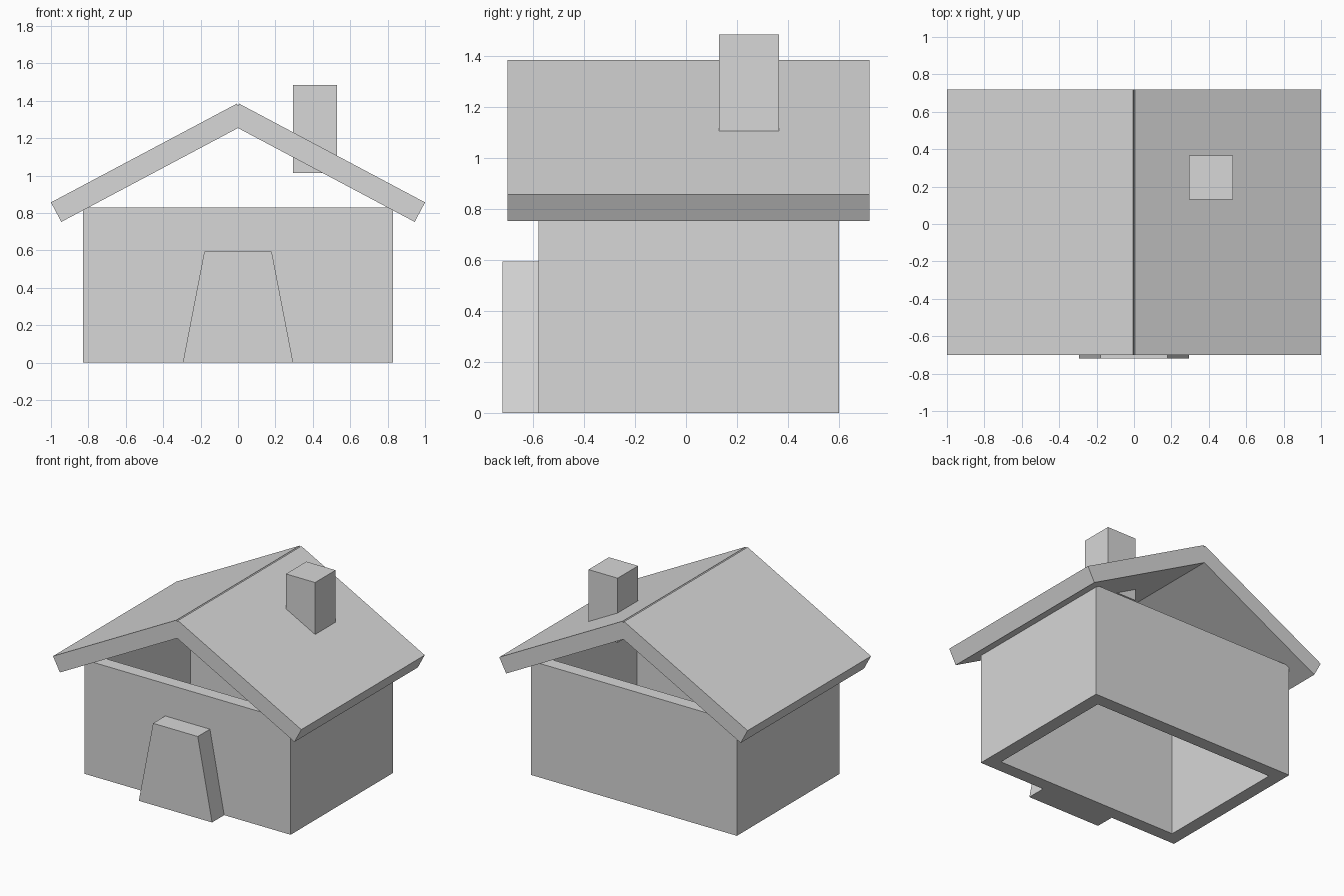
import bpy
import bmesh
from mathutils import Vector

cube = bpy.data.objects.get("Cube")
if cube:
    bpy.data.objects.remove(cube, do_unlink=True)

# One plain grey for the whole house
grey = bpy.data.materials.new("plain_grey")
grey.use_nodes = True
grey.diffuse_color = (0.68, 0.68, 0.68, 1)
grey.node_tree.nodes["Principled BSDF"].inputs["Base Color"].default_value = grey.diffuse_color


def finish(name, bm):
    bmesh.ops.recalc_face_normals(bm, faces=bm.faces)
    mesh = bpy.data.meshes.new(name)
    bm.to_mesh(mesh)
    bm.free()
    mesh.materials.append(grey)
    obj = bpy.data.objects.new(name, mesh)
    bpy.context.collection.objects.link(obj)
    return obj


def prism(name, profile, y0, y1):
    """Extrude an (x, z) outline along y."""
    bm = bmesh.new()
    face = bm.faces.new([bm.verts.new((x, y0, z)) for x, z in profile])
    side = bmesh.ops.extrude_face_region(bm, geom=[face])["geom"]
    verts = [v for v in side if isinstance(v, bmesh.types.BMVert)]
    bmesh.ops.translate(bm, vec=(0, y1 - y0, 0), verts=verts)
    return finish(name, bm)


def wall_ring(name, half_x, y0, y1, height, thick):
    """Four walls as an open tube, without floor or ceiling."""
    bm = bmesh.new()
    loops = []
    for inset in (0, thick):
        for z in (0, height):
            x, a, b = half_x - inset, y0 + inset, y1 - inset
            loops.append([bm.verts.new((px, py, z))
                          for px, py in ((-x, a), (x, a), (x, b), (-x, b))])
    outer_low, outer_top, inner_low, inner_top = loops
    pairs = ((outer_low, outer_top), (outer_top, inner_top),
             (inner_top, inner_low), (inner_low, outer_low))
    for p, q in pairs:
        for i in range(4):
            j = (i + 1) % 4
            bm.faces.new((p[i], p[j], q[j], q[i]))
    return finish(name, bm)


# Walls
wall_ring("walls", 0.83, -0.58, 0.60, 0.83, 0.095)

# Tapered door block
prism("door", [(-0.295, 0), (0.295, 0), (0.18, 0.595), (-0.18, 0.595)], -0.72, -0.575)

# Two roof slabs with square ends, crossing just under the ridge
ridge, eave = Vector((0.006, 1.385)), Vector((1.0, 0.857))
slope = (eave - ridge).normalized()
drop = Vector((slope.y, -slope.x)) * 0.118
for side, name in ((1, "roof_left"), (-1, "roof_right")):
    outline = [ridge, eave, eave + drop, ridge + drop]
    prism(name, [(side * p.x, p.y) for p in outline], -0.70, 0.72)

# Chimney passing through the roof
prism("chimney", [(0.295, 1.015), (0.53, 1.015), (0.53, 1.485), (0.295, 1.485)], 0.13, 0.365)
